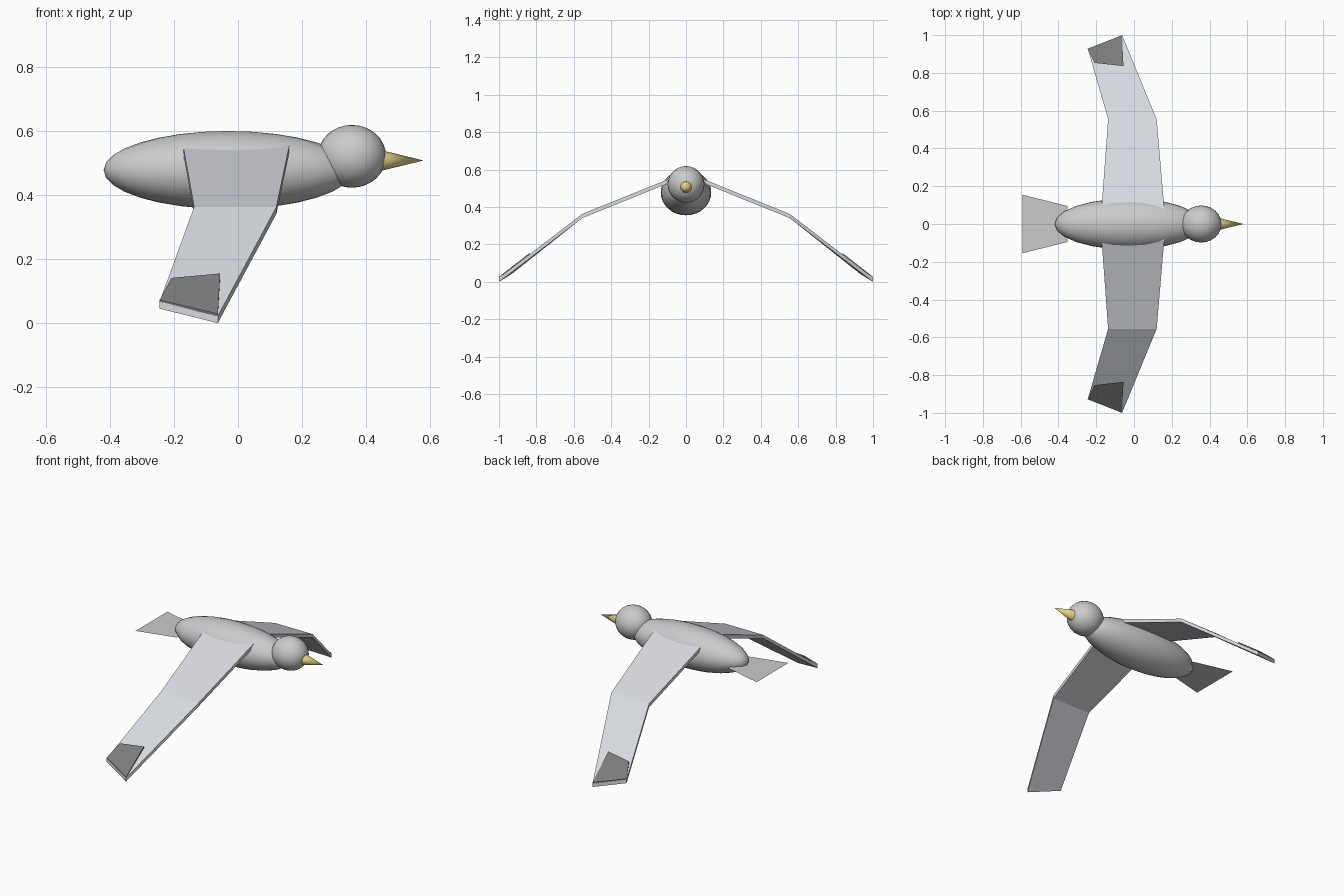
import bpy, math

if "Cube" in bpy.data.objects:
    bpy.data.objects.remove(bpy.data.objects["Cube"])


def material(name, rgb):
    m = bpy.data.materials.new(name)
    m.diffuse_color = (*rgb, 1)
    m.use_nodes = True
    m.node_tree.nodes["Principled BSDF"].inputs["Base Color"].default_value = m.diffuse_color
    return m


def ellipsoid(name, loc, radii):
    bpy.ops.mesh.primitive_uv_sphere_add(segments=24, ring_count=16, location=loc)
    ob = bpy.context.object
    ob.name = name
    ob.scale = radii
    bpy.ops.object.transform_apply(location=False, rotation=False, scale=True)
    bpy.ops.object.shade_smooth()
    return ob


def strip(name, stations, half, mat=None, mirror=True):
    """Panel through (leading, trailing) point pairs, thickened along z."""
    n = len(stations)
    pts = [p for st in stations for p in st]
    if half:
        verts = [(x, y, z + d) for d in (half, -half) for x, y, z in pts]
        b = 2 * n
        faces = [(0, 1, b + 1, b), (b - 2, 2 * b - 2, 2 * b - 1, b - 1)]
        for i in range(0, b - 2, 2):
            faces += [(i, i + 2, i + 3, i + 1),
                      (b + i, b + i + 1, b + i + 3, b + i + 2),
                      (i, b + i, b + i + 2, i + 2),
                      (i + 1, i + 3, b + i + 3, b + i + 1)]
    else:
        verts, faces = pts, [(0, 2, 3, 1)]
    me = bpy.data.meshes.new(name)
    me.from_pydata(verts, [], faces)
    me.update()
    ob = bpy.data.objects.new(name, me)
    bpy.context.collection.objects.link(ob)
    if mat:
        me.materials.append(mat)
    if mirror:
        mod = ob.modifiers.new("Mirror", 'MIRROR')
        mod.use_axis = (False, True, False)
        mod.use_mirror_merge = False
    return ob


wing_grey = material("wing_grey", (0.68, 0.70, 0.74))
dark = material("wingtip_dark", (0.2, 0.2, 0.2))
gold = material("beak_gold", (0.8, 0.65, 0.25))

# Body and head
ellipsoid("body", (-0.03, 0, 0.478), (0.39, 0.135, 0.122))
ellipsoid("head", (0.356, 0, 0.521), (0.107, 0.098, 0.098))

# Beak cone pointing along +x
bpy.ops.mesh.primitive_cone_add(vertices=16, radius1=0.034, radius2=0, depth=0.14,
                                location=(0.51, 0, 0.508), rotation=(0, math.pi / 2, 0))
beak = bpy.context.object
beak.name = "beak"
beak.data.materials.append(gold)
bpy.ops.object.shade_smooth_by_angle(angle=math.radians(40))

# Flat tail fan
strip("tail", [((-0.352, -0.095, 0.464), (-0.59, -0.155, 0.464)),
               ((-0.352, 0.095, 0.464), (-0.59, 0.155, 0.464))], 0, mirror=False)

# Two-panel drooping wings
strip("wings", [((0.163, 0.05, 0.556), (-0.174, 0.05, 0.556)),
                ((0.12, 0.555, 0.352), (-0.137, 0.555, 0.352)),
                ((-0.063, 1.0, 0.011), (-0.245, 0.928, 0.056))], 0.011, wing_grey)

# Dark wingtip plates lying on top
strip("wingtips", [((-0.056, 0.836, 0.147), (-0.208, 0.853, 0.133)),
                   ((-0.063, 0.998, 0.021), (-0.245, 0.928, 0.064))], 0.008, dark)
